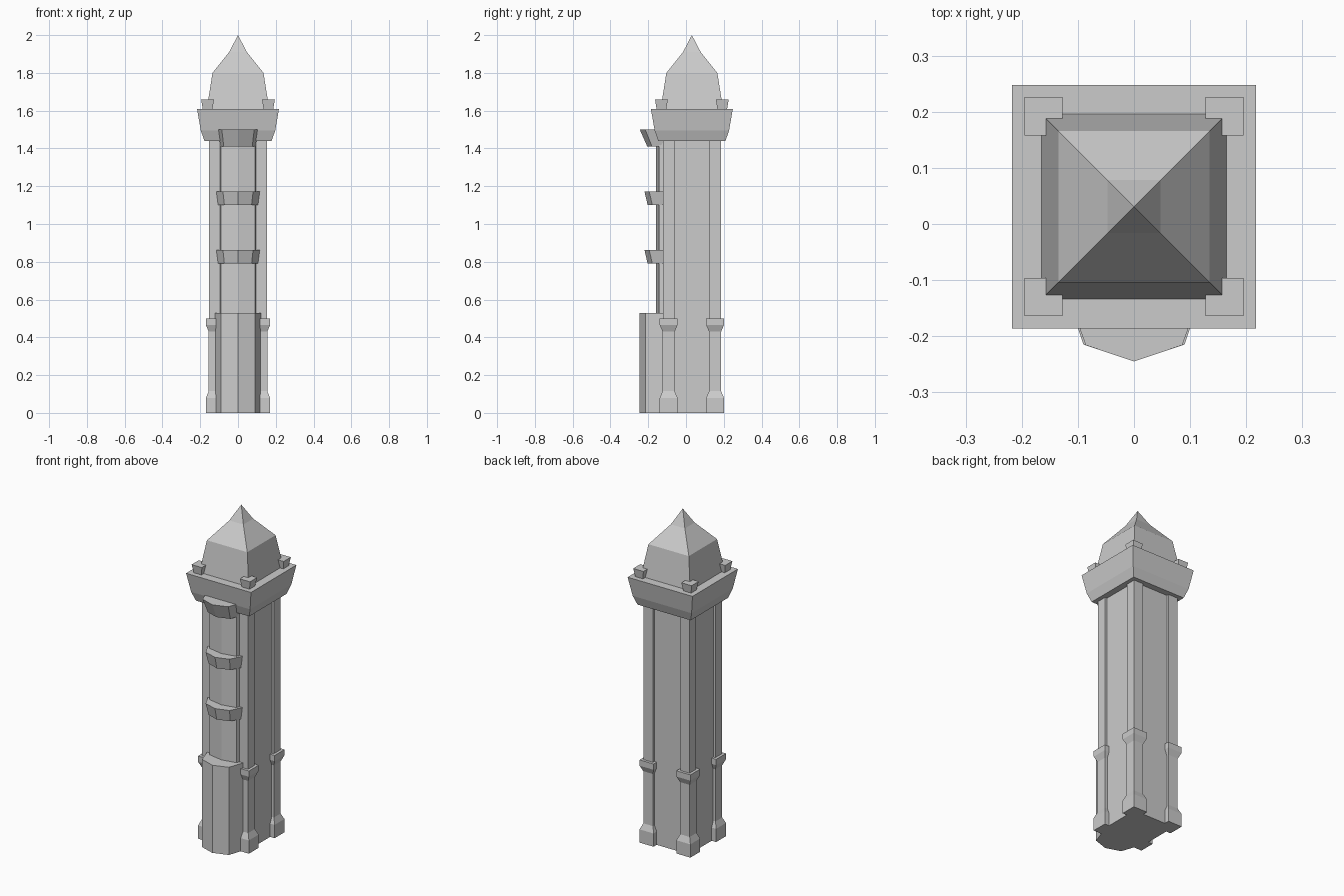
import bpy, bmesh

if "Cube" in bpy.data.objects:
    bpy.data.objects.remove(bpy.data.objects["Cube"])

CY = 0.031  # depth centre of the square tower


def loft(name, rings):
    """Skin a stack of matching rings; a one-point last ring makes an apex."""
    bm = bmesh.new()
    loops = [[bm.verts.new(p) for p in ring] for ring in rings]
    for a, b in zip(loops, loops[1:]):
        n = len(a)
        for i in range(n):
            j = (i + 1) % n
            if len(b) == 1:
                bm.faces.new((a[i], a[j], b[0]))
            else:
                bm.faces.new((a[i], a[j], b[j], b[i]))
    for cap in (loops[0], loops[-1]):
        if len(cap) > 2:
            bm.faces.new(cap)
    bmesh.ops.recalc_face_normals(bm, faces=bm.faces[:])
    mesh = bpy.data.meshes.new(name)
    bm.to_mesh(mesh)
    bm.free()
    obj = bpy.data.objects.new(name, mesh)
    bpy.context.collection.objects.link(obj)
    return obj


def square(name, profile, cx=0.0, cy=CY):
    """Stacked squares from (z, half width) pairs."""
    rings = []
    for z, h in profile:
        if h == 0:
            rings.append([(cx, cy, z)])
        else:
            rings.append([(cx + sx * h, cy + sy * h, z)
                          for sx, sy in ((-1, -1), (1, -1), (1, 1), (-1, 1))])
    return loft(name, rings)


def bay(name, levels):
    """Pointed bay on the front: levels of (z, side, shoulder, nose y)."""
    rings = []
    for z, side, shoulder, nose in levels:
        half = [(side[0], -0.09), side, shoulder]
        plan = half + [(0, nose)] + [(-x, y) for x, y in reversed(half)]
        rings.append([(x, y, z) for x, y in plan])
    return loft(name, rings)


# Tower core, cornice and roof
square("tower_body", [(0, 0.14), (1.46, 0.14)])
square("cornice", [(1.44, 0.178), (1.495, 0.197), (1.61, 0.217)])
square("roof", [(1.61, 0.165), (1.80, 0.135), (1.91, 0.047), (2.0, 0)])

# Corner posts with flared feet and collars, and corner blocks on the cornice
for sx in (-1, 1):
    for sy in (-1, 1):
        square("corner_post",
               [(0, 0.047), (0.08, 0.047), (0.115, 0.032), (0.43, 0.032),
                (0.465, 0.047), (0.50, 0.047), (0.50, 0.031), (1.45, 0.031)],
               sx * 0.123, CY + sy * 0.123)
        square("corner_block", [(1.605, 0.025), (1.66, 0.034)],
               sx * 0.161, CY + sy * 0.161)

# Front bay: wide base, slim shaft, two bands and a flared top
base = ((0.125, -0.11), (0.09, -0.215), -0.245)
bay("bay_base", [(0, *base), (0.53, *base)])
shaft = ((0.10, -0.11), (0.09, -0.142), -0.16)
bay("bay_shaft", [(0.52, *shaft), (1.46, *shaft)])
for z in (0.79, 1.10):
    bay("bay_band", [(z, (0.107, -0.12), (0.072, -0.178), -0.203),
                     (z + 0.073, (0.117, -0.12), (0.08, -0.195), -0.22)])
bay("bay_top", [(1.41, (0.092, -0.13), (0.075, -0.18), -0.205),
                (1.50, (0.11, -0.15), (0.086, -0.216), -0.245)])
